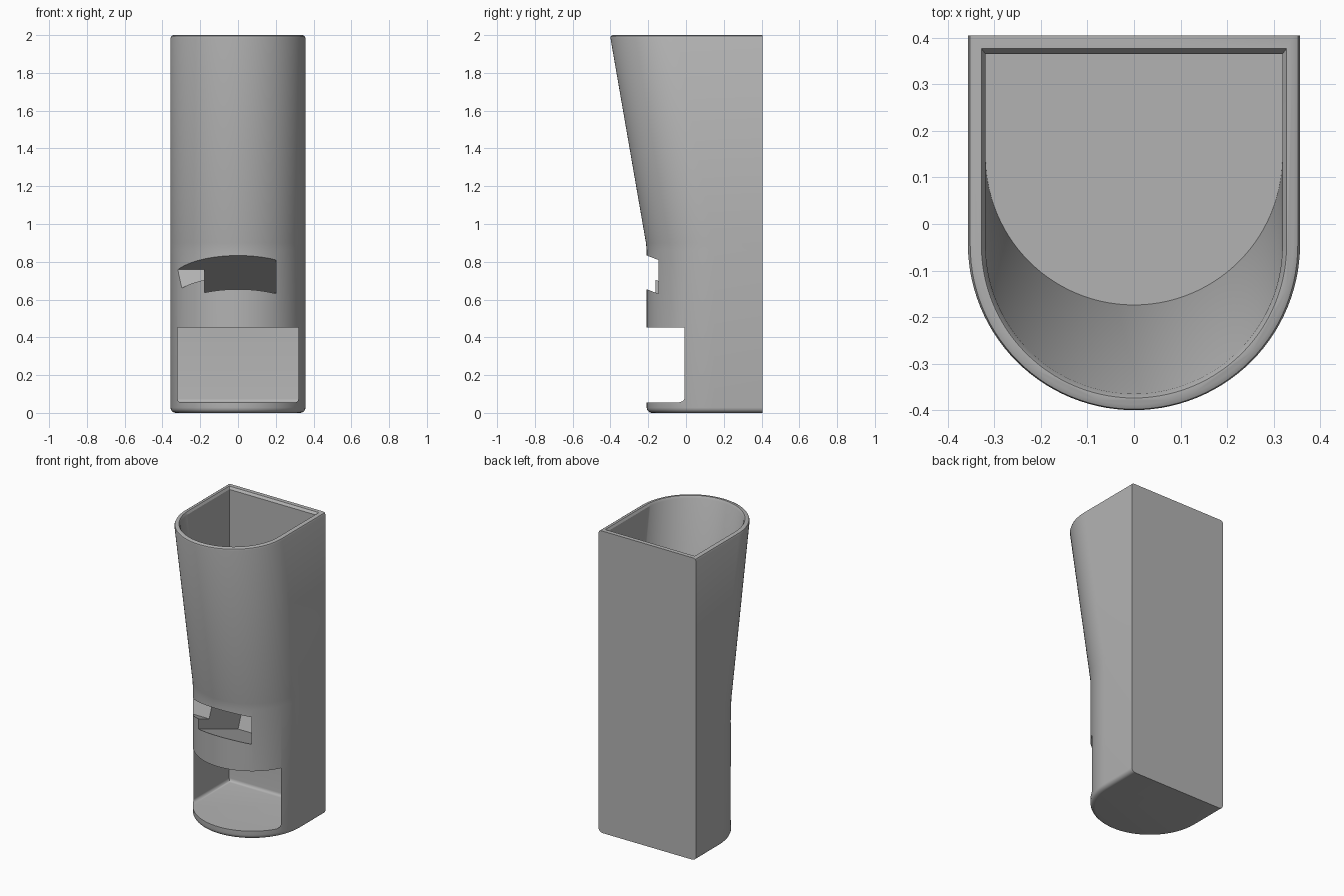
import bpy, bmesh, math
from mathutils import Matrix, Vector

cube = bpy.data.objects.get("Cube")
if cube:
    bpy.data.objects.remove(cube, do_unlink=True)

grey = bpy.data.materials.new("plain_grey")
grey.use_nodes = True
grey.diffuse_color = (0.45, 0.45, 0.45, 1)
grey.node_tree.nodes["Principled BSDF"].inputs["Base Color"].default_value = (0.45, 0.45, 0.45, 1)


def finish(bm, name):
    bmesh.ops.recalc_face_normals(bm, faces=bm.faces)
    mesh = bpy.data.meshes.new(name)
    bm.to_mesh(mesh)
    bm.free()
    mesh.materials.append(grey)
    obj = bpy.data.objects.new(name, mesh)
    bpy.context.collection.objects.link(obj)
    return obj


def d_loft(name, rings, segments=56):
    """Loft D-shaped rings given as (z, radius, arc centre y, back y)."""
    bm = bmesh.new()
    loops = []
    for z, r, c, back in rings:
        pts = [(r, back)]
        for i in range(segments + 1):
            a = math.pi * i / segments
            pts.append((r * math.cos(a), c - r * math.sin(a)))
        pts.append((-r, back))
        loops.append([bm.verts.new((x, y, z)) for x, y in pts])
    n = len(loops[0])
    for low, high in zip(loops, loops[1:]):
        for i in range(n):
            j = (i + 1) % n
            bm.faces.new((low[i], low[j], high[j], high[i]))
    bm.faces.new(loops[0])
    bm.faces.new(loops[-1])
    return finish(bm, name)


def box(name, low, high, matrix=Matrix(), floor_round=0):
    low, high = Vector(low), Vector(high)
    bm = bmesh.new()
    bmesh.ops.create_cube(bm, size=1)
    for v in bm.verts:
        v.co = (low + high) / 2 + v.co * (high - low)
    if floor_round:
        edges = [e for e in bm.edges if all(v.co.z < low.z + 1e-4 for v in e.verts)]
        bmesh.ops.bevel(bm, geom=edges, offset=floor_round, segments=4,
                        profile=0.5, affect='EDGES')
    bm.transform(matrix)
    return finish(bm, name)


# Outer body: rounded foot, straight base, front flaring to the top
R, BACK, LOW_C, TOP_C = 0.357, 0.405, 0.149, -0.046
foot = 0.028
rings = []
for i in range(6):
    a = math.pi / 2 * i / 5
    rings.append((foot * (1 - math.sin(a)), R - foot * (1 - math.cos(a)), LOW_C, BACK))
rings = [(z, R, c, b) if i == 5 else (z, r, c, b) for i, (z, r, c, b) in enumerate(rings)]
rings = [(foot * (1 - math.cos(math.pi / 2 * i / 5)),
          R - foot * (1 - math.sin(math.pi / 2 * i / 5)), LOW_C, BACK) for i in range(6)]
rings += [(0.86, R, LOW_C, BACK), (0.9, R, LOW_C - 0.004, BACK),
          (1.985, R, TOP_C + 0.003, BACK), (1.995, R - 0.005, TOP_C, BACK),
          (2.0, R - 0.015, TOP_C, BACK)]
body = d_loft("holder_body", rings)

# Upper bin cavity with a chamfered rim
bin_cut = d_loft("bin_cutter", [
    (0.89, 0.319, 0.145, 0.365), (1.985, 0.319, TOP_C, 0.365),
    (2.0, 0.328, TOP_C, 0.377), (2.02, 0.328, TOP_C, 0.377)])

# Lower tray opening
tray_cut = box("tray_cutter", (-0.32, -0.6, 0.055), (0.32, 0.365, 0.452), floor_round=0.02)

# Sloping slot: a deep channel with a shallow, shorter step beside it
tilt = Matrix.Translation((0, -0.21, 0.834)) @ Matrix.Rotation(-0.365, 4, 'X')
deep_cut = box("slot_cutter", (-0.177, -0.3, -0.167), (0.202, 0.56, 0), tilt)
step_cut = box("slot_step_cutter", (-0.45, -0.3, -0.104), (-0.17, 0.212, 0), tilt)

for cutter in (bin_cut, tray_cut, deep_cut, step_cut):
    cutter.hide_render = True
    mod = body.modifiers.new("cut", 'BOOLEAN')
    mod.operation = 'DIFFERENCE'
    mod.solver = 'EXACT'
    mod.object = cutter
    bpy.context.view_layer.objects.active = body
    bpy.ops.object.modifier_apply(modifier=mod.name)
    bpy.data.objects.remove(cutter, do_unlink=True)

# Smooth the curved walls, keep the cut edges crisp
bpy.ops.object.select_all(action='DESELECT')
body.select_set(True)
bpy.context.view_layer.objects.active = body
bpy.ops.object.shade_smooth_by_angle(angle=math.radians(30))
